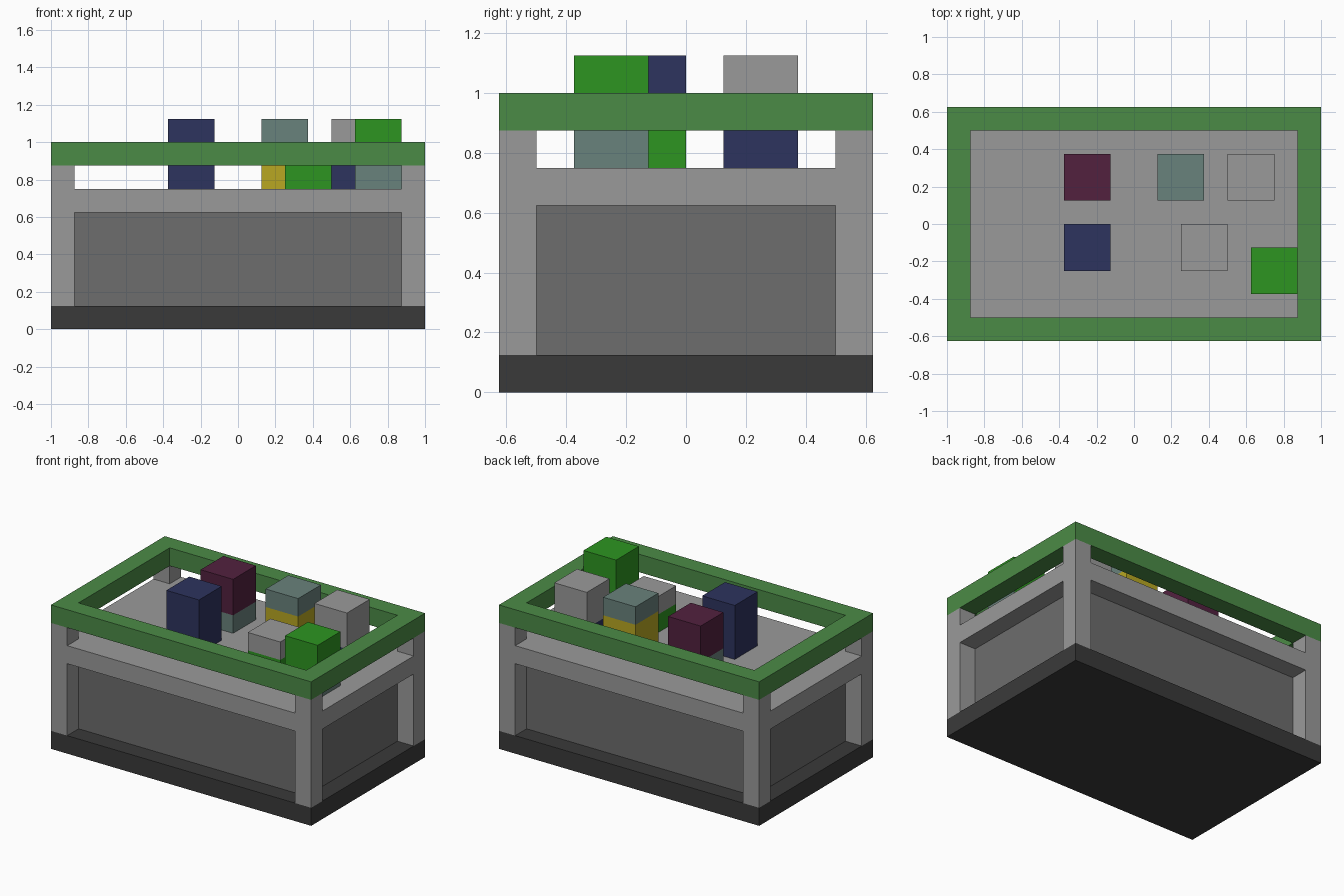
import bpy, bmesh
from mathutils import Matrix, Vector

cube = bpy.data.objects.get("Cube")
if cube:
    bpy.data.objects.remove(cube, do_unlink=True)

U = 0.125  # block unit: every part sits on this grid


def material(name, rgb):
    """Flat material from 0-255 sRGB values."""
    lin = [((c / 255 + 0.055) / 1.055) ** 2.4 for c in rgb]
    m = bpy.data.materials.new(name)
    m.use_nodes = True
    m.diffuse_color = (*lin, 1)
    m.node_tree.nodes["Principled BSDF"].inputs["Base Color"].default_value = (*lin, 1)
    return m


GREY = material("light grey", (154, 154, 154))
PANEL = material("mid grey", (109, 109, 109))
DARK = material("charcoal", (58, 58, 58))
RIM = material("muted green", (75, 139, 70))
LIME = material("bright green", (45, 149, 33))
NAVY = material("navy", (45, 51, 94))
TEAL = material("grey teal", (105, 130, 124))
YELLOW = material("mustard", (184, 167, 34))
MAROON = material("maroon", (82, 33, 63))


def finish(name, bm, mat):
    bmesh.ops.recalc_face_normals(bm, faces=bm.faces)
    mesh = bpy.data.meshes.new(name)
    bm.to_mesh(mesh)
    bm.free()
    mesh.materials.append(mat)
    ob = bpy.data.objects.new(name, mesh)
    bpy.context.collection.objects.link(ob)
    return ob


def box(name, lo, hi, mat):
    """Box between two corners given in grid units."""
    lo, hi = Vector(lo) * U, Vector(hi) * U
    bm = bmesh.new()
    bmesh.ops.create_cube(bm, size=1, matrix=Matrix.Translation((lo + hi) / 2)
                          @ Matrix.Diagonal((*(hi - lo), 1)))
    return finish(name, bm, mat)


def mirrored(ob):
    """Repeat a corner part at all four corners."""
    mod = ob.modifiers.new("Mirror", 'MIRROR')
    mod.use_axis = (True, True, False)
    mod.use_mirror_merge = False
    return ob


def ring(name, x, y, width, z0, z1, mat):
    """Rectangular frame with mitred corners."""
    bm = bmesh.new()
    loops = []
    for inset, z in ((0, z0), (0, z1), (width, z1), (width, z0)):
        loops.append([bm.verts.new(((x - inset) * sx * U, (y - inset) * sy * U, z * U))
                      for sx, sy in ((-1, -1), (1, -1), (1, 1), (-1, 1))])
    for a, b in zip(loops, loops[1:] + loops[:1]):
        for i in range(4):
            j = (i + 1) % 4
            bm.faces.new((a[i], a[j], b[j], b[i]))
    return finish(name, bm, mat)


# Table structure
box("base", (-8, -5, 0), (8, 5, 1), DARK)
box("inner_panels", (-7, -4, 1), (7, 4, 5), PANEL)
box("tray_slab", (-8, -5, 5), (8, 5, 6), GREY)
mirrored(box("lower_posts", (7, 4, 1), (8, 5, 5), GREY))
mirrored(box("upper_posts", (7, 4, 6), (8, 5, 7), GREY))
ring("top_rim", 8, 5, 1, 7, 8, RIM)

# Stacks on the tray: name, corner, then (material, height) from the bottom up
stacks = [
    ("back_right", -3, 1, [(TEAL, 1), (MAROON, 2)]),
    ("front_right", -3, -2, [(NAVY, 3)]),
    ("back_middle", 1, 1, [(YELLOW, 2), (TEAL, 1)]),
    ("back_left", 4, 1, [(NAVY, 1), (GREY, 2)]),
    ("front_middle", 2, -2, [(LIME, 1), (GREY, 1)]),
    ("front_left", 5, -3, [(TEAL, 1), (LIME, 2)]),
]
for name, x, y, layers in stacks:
    z = 6
    for i, (mat, h) in enumerate(layers):
        box(f"{name}_block_{i + 1}", (x, y, z), (x + 2, y + 2, z + h), mat)
        z += h
